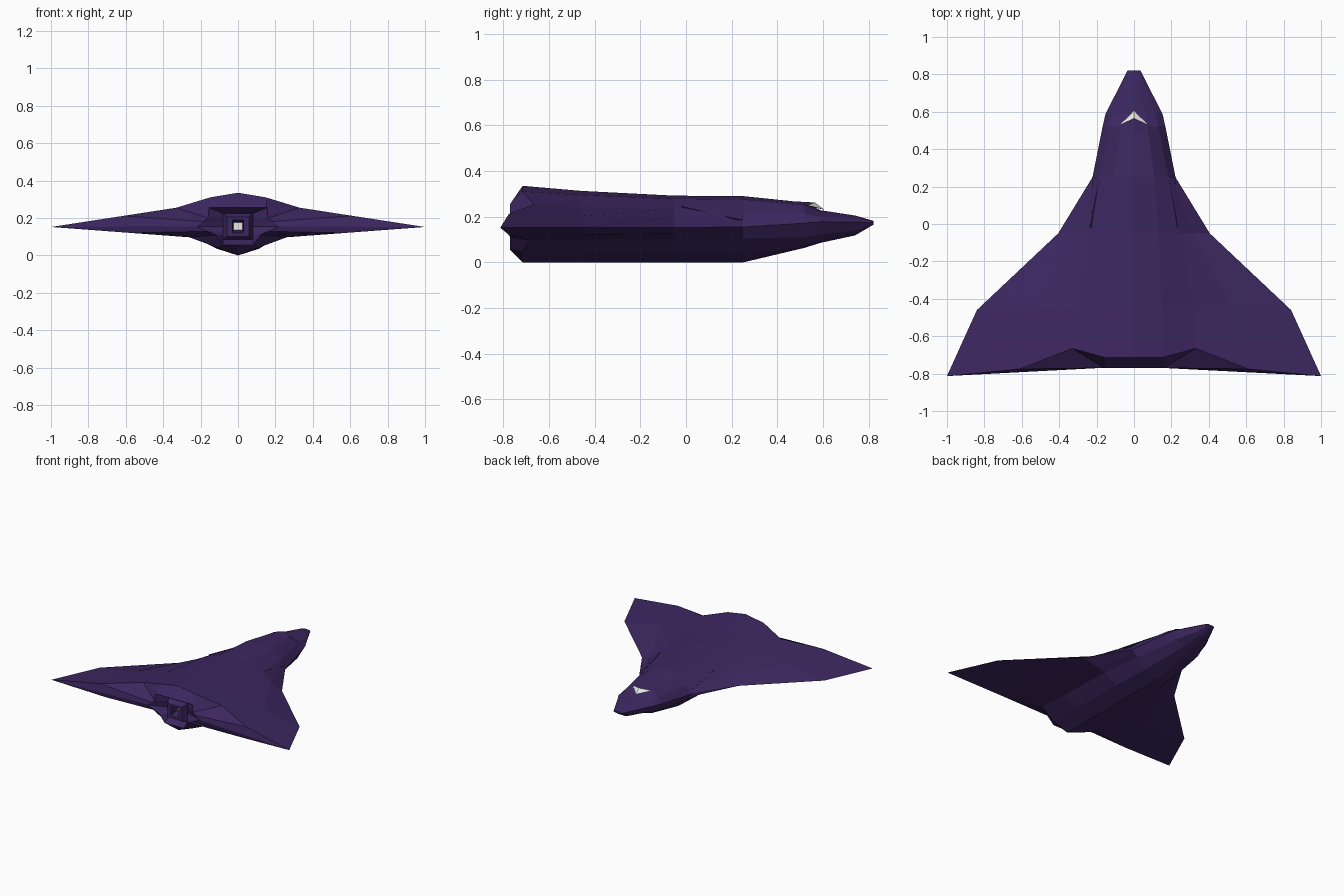
import bpy
import bmesh

cube = bpy.data.objects.get("Cube")
if cube:
    bpy.data.objects.remove(cube)


def make_material(name, colour):
    material = bpy.data.materials.new(name)
    material.use_nodes = True
    material.diffuse_color = colour
    material.node_tree.nodes["Principled BSDF"].inputs["Base Color"].default_value = colour
    return material


purple = make_material("dark_purple", (0.046, 0.02, 0.118, 1))
pale = make_material("pale_grey", (0.8, 0.8, 0.76, 1))


def add_object(name, bm):
    """Turn a bmesh into a flat-shaded object with both colours available."""
    bmesh.ops.recalc_face_normals(bm, faces=bm.faces)
    mesh = bpy.data.meshes.new(name)
    bm.to_mesh(mesh)
    bm.free()
    mesh.materials.append(purple)
    mesh.materials.append(pale)
    obj = bpy.data.objects.new(name, mesh)
    bpy.context.collection.objects.link(obj)
    return obj


def lerp(a, b, t):
    return tuple(p + (q - p) * t for p, q in zip(a, b))


def half_section(y, top, shoulder, upper, edge, lower, keel, bottom):
    """Half outline from the spine, round the wing edge, to the belly."""
    outline = [(0, top), shoulder, upper, lerp(upper, edge, 0.42), edge,
               lerp(lower, edge, 0.42), lower, keel, (0, bottom)]
    return [(x, y, z) for x, z in outline]


def full_ring(bm, half):
    mirrored = [(-x, y, z) for x, y, z in half[-2:0:-1]]
    return [bm.verts.new(p) for p in half + mirrored]


# Hull and wing sections from nose to tail
sections = [
    half_section(0.82, 0.182, (0.02, 0.181), (0.03, 0.179), (0.035, 0.175),
                 (0.03, 0.17), (0.015, 0.167), 0.165),
    half_section(0.74, 0.205, (0.03, 0.2), (0.055, 0.19), (0.075, 0.176),
                 (0.055, 0.14), (0.03, 0.125), 0.118),
    half_section(0.59, 0.228, (0.06, 0.215), (0.115, 0.2), (0.152, 0.178),
                 (0.115, 0.125), (0.05, 0.095), 0.086),
    half_section(0.52, 0.262, (0.07, 0.25), (0.13, 0.215), (0.168, 0.172),
                 (0.135, 0.11), (0.07, 0.072), 0.064),
    half_section(0.25, 0.29, (0.11, 0.275), (0.185, 0.215), (0.222, 0.155),
                 (0.18, 0.105), (0.11, 0.035), 0.0),
    half_section(-0.05, 0.292, (0.13, 0.278), (0.25, 0.235), (0.405, 0.152),
                 (0.22, 0.105), (0.12, 0.04), 0.0),
    half_section(-0.46, 0.313, (0.15, 0.295), (0.32, 0.24), (0.84, 0.152),
                 (0.24, 0.1), (0.12, 0.045), 0.0),
]

# Swept trailing edge with a notch either side of the engine
tail = half_section(-0.715, 0.335, (0.15, 0.31), (0.33, 0.255), (1.0, 0.152),
                    (0.26, 0.097), (0.12, 0.045), 0.0)
sweep = [0, 0, 0.05, -0.06, -0.098, -0.06, 0.03, 0, 0]
sections.append([(x, y + dy, z) for (x, y, z), dy in zip(tail, sweep)])

# Engine housing, then square steps into the exhaust
housing = half_section(-0.77, 0.255, (0.155, 0.255), (0.16, 0.2), (0.22, 0.155),
                       (0.12, 0.11), (0.08, 0.055), 0.055)
sections.append(housing)
for y, width, low, high in [(-0.72, 0.08, 0.085, 0.225), (-0.76, 0.06, 0.1, 0.205),
                            (-0.76, 0.03, 0.12, 0.19), (-0.69, 0.025, 0.135, 0.175)]:
    sections.append([(min(x, width), y, max(low, min(high, z))) for x, _, z in housing])

bm = bmesh.new()
rings = [full_ring(bm, half) for half in sections]
count = len(rings[0])
for near, far in zip(rings, rings[1:]):
    for i in range(count):
        j = (i + 1) % count
        bm.faces.new((near[i], near[j], far[j], far[i]))
bm.faces.new(rings[0])
glow = bm.faces.new(rings[-1])
glow.material_index = 1
bmesh.ops.remove_doubles(bm, verts=bm.verts, dist=0.0005)
add_object("hull_and_wings", bm)

# Canopy hood with a pale chevron windscreen
bm = bmesh.new()
front, peak, back, left, right = [bm.verts.new(p) for p in (
    (0, 0.605, 0.231), (0, 0.565, 0.262), (0, 0.42, 0.27),
    (0.075, 0.53, 0.25), (-0.075, 0.53, 0.25))]
for side in (left, right):
    bm.faces.new((front, side, peak)).material_index = 1
    bm.faces.new((peak, side, back))
bm.faces.new((front, left, back, right))
add_object("canopy", bm)

# Slim strakes along the neck
for name, side in (("left_strake", 1), ("right_strake", -1)):
    bm = bmesh.new()
    corners = [bm.verts.new((side * x, y, z)) for x, y, z in (
        (0.185, 0.25, 0.215), (0.222, 0.25, 0.185), (0.235, -0.02, 0.245), (0.2, 0, 0.2))]
    for skip in range(4):
        bm.faces.new([v for i, v in enumerate(corners) if i != skip])
    add_object(name, bm)
